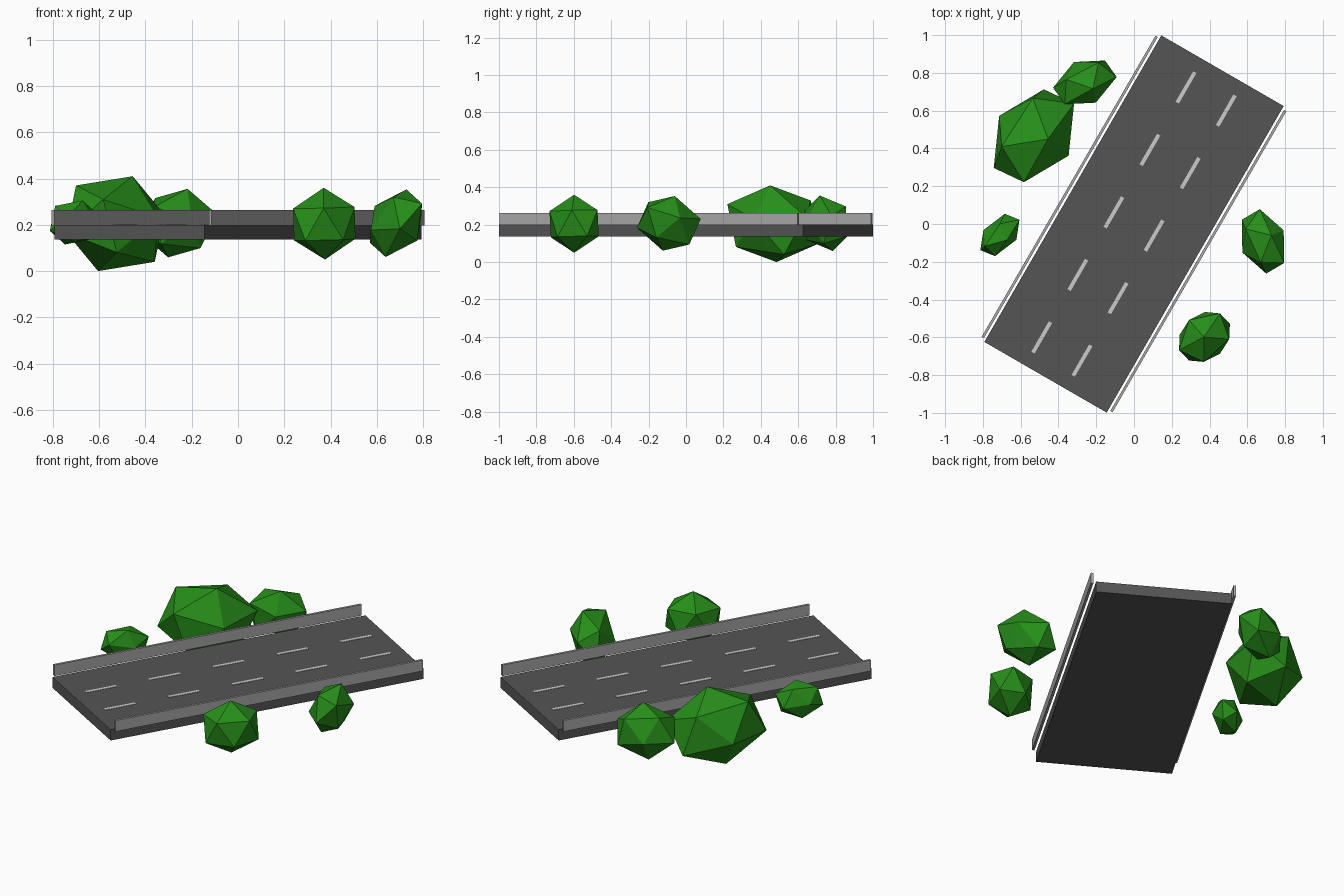
import bpy, bmesh, math
from mathutils import Matrix, Vector

if "Cube" in bpy.data.objects:
    bpy.data.objects.remove(bpy.data.objects["Cube"])

TURN = Matrix.Rotation(math.radians(-30), 4, 'Z')  # road runs diagonally


def material(name, rgb):
    m = bpy.data.materials.new(name)
    m.diffuse_color = (*rgb, 1)
    m.use_nodes = True
    m.node_tree.nodes["Principled BSDF"].inputs["Base Color"].default_value = m.diffuse_color
    return m


ASPHALT = material("asphalt", (0.09, 0.09, 0.09))
METAL = material("metal", (0.4, 0.4, 0.4))
PAINT = material("paint", (0.6, 0.6, 0.6))
LEAF = material("leaf", (0.02, 0.27, 0.01))


def finish(name, bm, mat):
    bmesh.ops.recalc_face_normals(bm, faces=bm.faces)
    mesh = bpy.data.meshes.new(name)
    bm.to_mesh(mesh)
    bm.free()
    mesh.materials.append(mat)
    obj = bpy.data.objects.new(name, mesh)
    bpy.context.collection.objects.link(obj)
    return obj


def boxes(name, items, mat):
    """Boxes given as (centre, size) in road space, joined in one object."""
    bm = bmesh.new()
    for centre, size in items:
        m = TURN @ Matrix.Translation(centre) @ Matrix.Diagonal((*size, 1))
        bmesh.ops.create_cube(bm, size=1, matrix=m)
    return finish(name, bm, mat)


def bush(name, centre, *corners):
    """Stretched 20-sided ball; one face's three corners set its shape."""
    bm = bmesh.new()
    bmesh.ops.create_icosphere(bm, subdivisions=1, radius=1)
    bm.faces.ensure_lookup_table()
    source = Matrix([v.co for v in bm.faces[0].verts]).transposed()
    target = Matrix([Vector(c) for c in corners]).transposed()
    shape = (target @ source.inverted()).to_4x4()
    bm.transform(Matrix.Translation(centre) @ shape)
    return finish(name, bm, LEAF)


# road slab
boxes("road_slab", [((0, 0, 0.168), (0.748, 1.874, 0.064))], ASPHALT)

# guard rails, set just outside the slab
for side, label in ((-1, "left"), (1, "right")):
    boxes(label + "_guard_rail",
          [((side * 0.393, 0, 0.23), (0.014, 1.84, 0.066))], METAL)

# two rows of lane dashes
boxes("lane_dashes",
      [((x, i * 0.382, 0.2005), (0.02, 0.186, 0.003))
       for x in (-0.123, 0.123) for i in range(-2, 3)], PAINT)

# roadside bushes
bush("large_bush", (-0.53, 0.467, 0.205),
     (0.075, -0.017, 0.205), (-0.17, -0.057, 0.165), (-0.006, 0.2, 0.124))
bush("back_bush", (-0.26, 0.75, 0.2075),
     (0.042, -0.034, 0.148), (-0.098, 0.015, 0.108), (0.072, 0.104, 0.09))
bush("small_bush", (-0.71, -0.058, 0.21),
     (0.038, -0.026, 0.095), (-0.08, -0.06, 0.072), (0.0, 0.059, 0.08))
bush("side_bush", (0.683, -0.092, 0.207),
     (0.045, 0.032, 0.146), (-0.092, 0.066, 0.075), (-0.012, -0.11, 0.113))
bush("front_bush", (0.373, -0.598, 0.205),
     (-0.003, 0.0, 0.155), (-0.003, -0.132, 0.067), (0.131, -0.012, 0.072))
